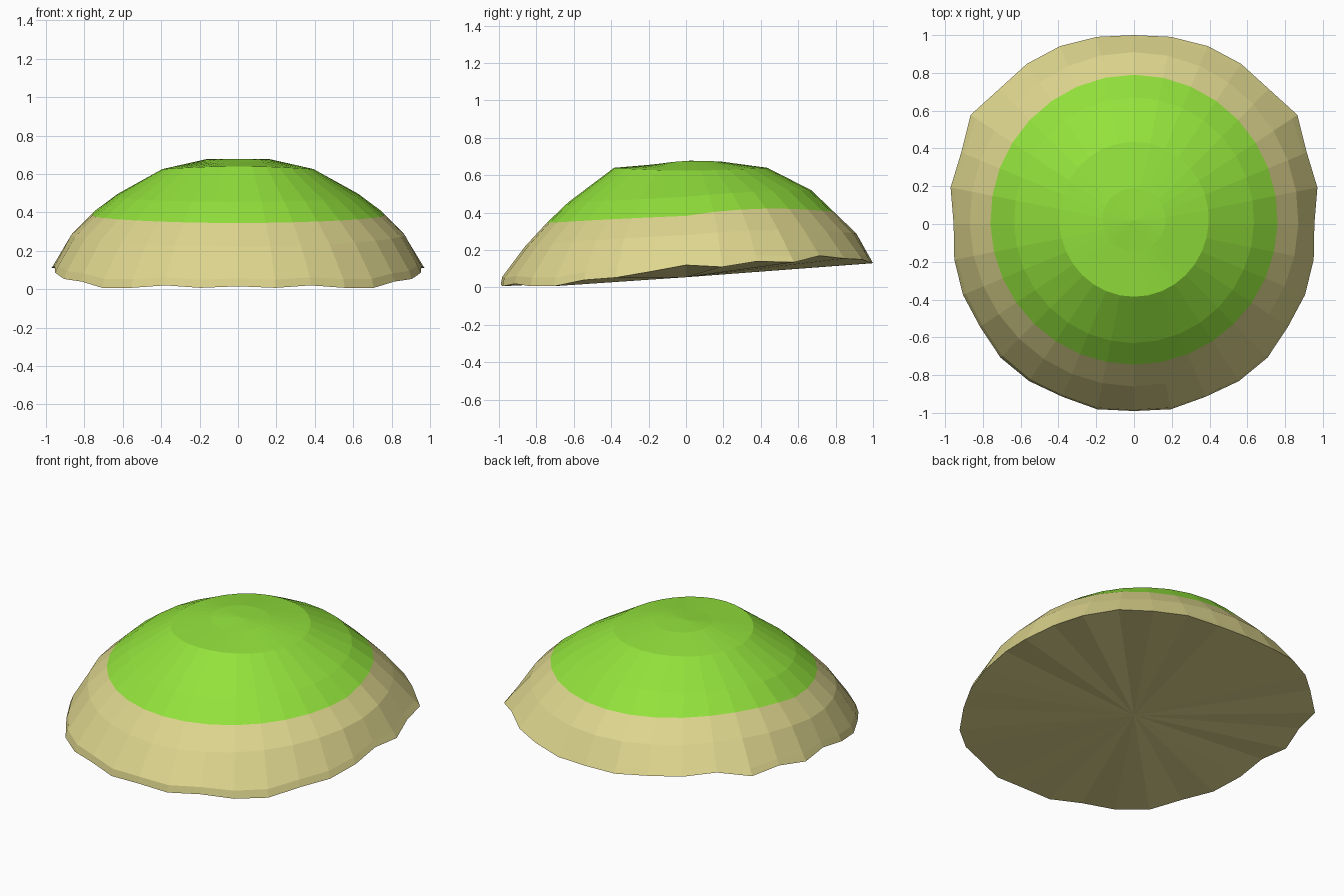
import bpy
import bmesh
from math import sin, cos, pi

SEGMENTS = 32

cube = bpy.data.objects.get("Cube")
if cube:
    bpy.data.objects.remove(cube, do_unlink=True)


def make_material(name, colour):
    material = bpy.data.materials.new(name)
    material.use_nodes = True
    material.diffuse_color = (*colour, 1)
    shader = material.node_tree.nodes["Principled BSDF"]
    shader.inputs["Base Color"].default_value = (*colour, 1)
    return material


sand = make_material("pale sand", (0.73, 0.67, 0.27))
grass = make_material("bright grass", (0.29, 0.76, 0.045))


def blend(values, s):
    """Vary smoothly from front through side to back, s running from -1 to 1."""
    front, side, back = values
    return side + (back - front) / 2 * s + ((back + front) / 2 - side) * s * s


def add_ring(bm, radii, heights, hump=0):
    ring = []
    for i in range(SEGMENTS):
        angle = 2 * pi * i / SEGMENTS
        s = sin(angle)
        r = blend(radii, s)
        z = blend(heights, s) + hump * max(0, s * (1 - s))
        ring.append(bm.verts.new((r * cos(angle), r * sin(angle), z)))
    return ring


def bridge(bm, lower, upper, material_index):
    for i in range(SEGMENTS):
        j = (i + 1) % SEGMENTS
        face = bm.faces.new((lower[i], lower[j], upper[j], upper[i]))
        face.material_index = material_index


def fan(bm, ring, height, material_index, y=0):
    centre = bm.verts.new((0, y, height))
    for i in range(SEGMENTS):
        face = bm.faces.new((ring[i], ring[(i + 1) % SEGMENTS], centre))
        face.material_index = material_index


# Uneven rim, in hundredths, listed from front to back and mirrored
RIM_RADII = [99, 100, 99, 100, 100, 98, 98, 97, 95.5,
             99, 99, 104, 101, 102, 102, 101, 100]
RIM_HEIGHTS = [1.5, 0.7, 2, 0.7, 0.7, 4, 5.3, 8.5, 12,
               11, 14, 13.5, 17, 15.5, 15, 13, 13]

bm = bmesh.new()
rim = []
for i in range(SEGMENTS):
    angle = 2 * pi * i / SEGMENTS
    step = (i + SEGMENTS // 4) % SEGMENTS
    step = min(step, SEGMENTS - step)
    r = RIM_RADII[step] / 100
    rim.append(bm.verts.new((r * cos(angle), r * sin(angle), RIM_HEIGHTS[step] / 100)))

# Sandy slope and grassy crown rings
low = add_ring(bm, (0.86, 0.87, 0.91), (0.22, 0.28, 0.29), 0.06)
edge = add_ring(bm, (0.745, 0.76, 0.79), (0.345, 0.383, 0.405), 0.1)
middle = add_ring(bm, (0.63, 0.635, 0.67), (0.455, 0.485, 0.52), 0.03)
shoulder = add_ring(bm, (0.385, 0.395, 0.435), (0.64, 0.625, 0.64))
cap = add_ring(bm, (0.145, 0.165, 0.19), (0.66, 0.676, 0.673))

# Foot of the slope, steepest at the front
foot = []
for outer, inner in zip(rim, low):
    point = outer.co.lerp(inner.co, 0.2)
    push = 0.02 * max(0, -outer.co.y)
    point.x *= 1 + push
    point.y *= 1 + push
    foot.append(bm.verts.new(point))

rings = [rim, foot, low, edge, middle, shoulder, cap]
for lower, upper in zip(rings, rings[1:]):
    bridge(bm, lower, upper, 0 if upper in (foot, low, edge) else 1)

# Crown top and sloping underside
fan(bm, cap, 0.678, 1, 0.02)
fan(bm, rim, 0.055, 0)

bmesh.ops.recalc_face_normals(bm, faces=bm.faces)
mesh = bpy.data.meshes.new("grassy_hill")
bm.to_mesh(mesh)
bm.free()
mesh.materials.append(sand)
mesh.materials.append(grass)
hill = bpy.data.objects.new("grassy_hill", mesh)
bpy.context.collection.objects.link(hill)
